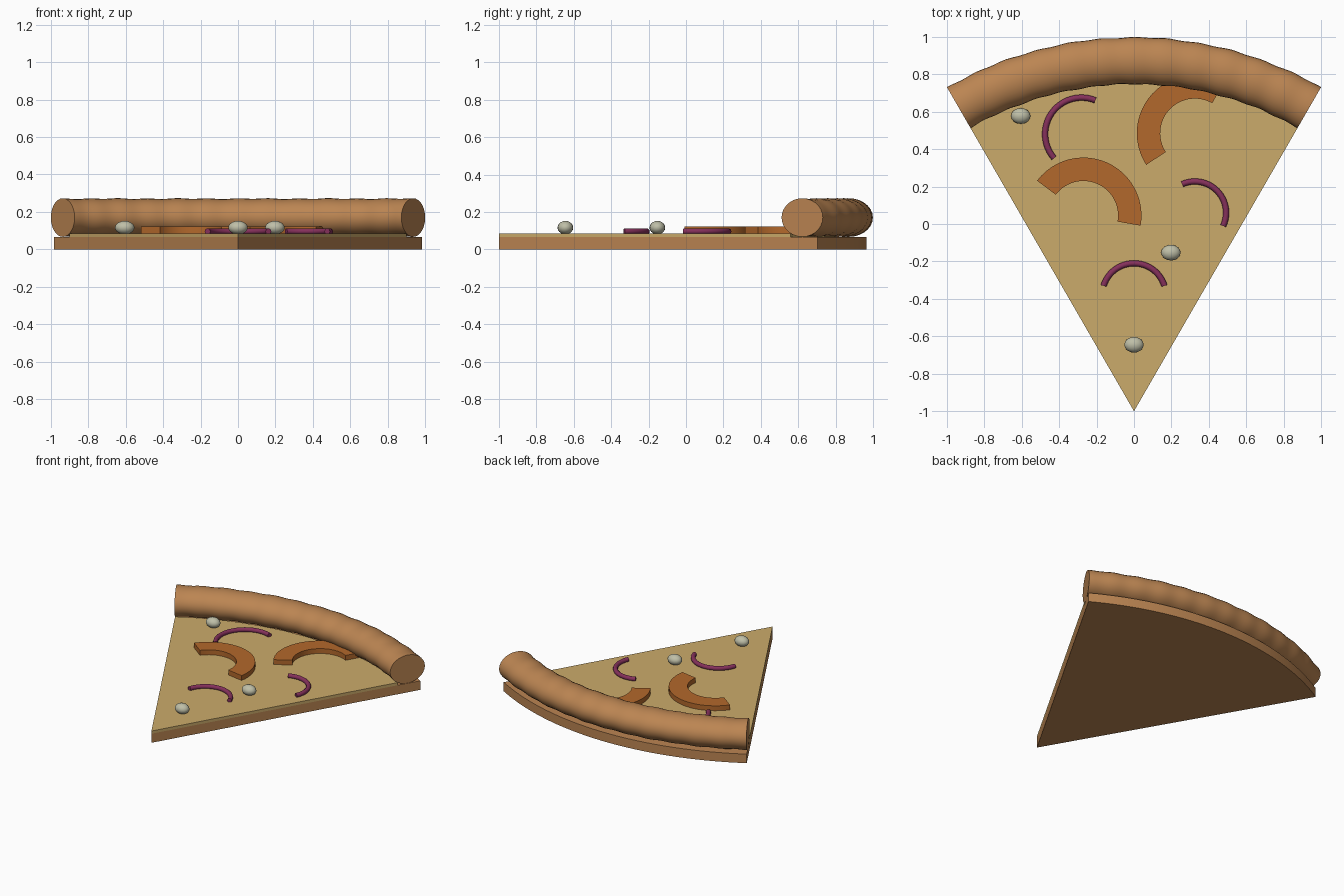
import bpy, bmesh, math
from math import sin, cos, radians, pi

if "Cube" in bpy.data.objects:
    bpy.data.objects.remove(bpy.data.objects["Cube"])

TIP_Y = -1.0          # the wedge fans out from its tip
HALF = radians(30)    # half of the slice angle


def material(name, rgb):
    m = bpy.data.materials.new(name)
    m.diffuse_color = (*rgb, 1)
    m.use_nodes = True
    m.node_tree.nodes["Principled BSDF"].inputs["Base Color"].default_value = m.diffuse_color
    return m


CRUST = material("baked_crust", (0.50, 0.235, 0.085))
CHEESE = material("cheese", (0.60, 0.41, 0.145))
PEPPER = material("orange_pepper", (0.45, 0.14, 0.025))
ONION = material("red_onion", (0.235, 0.03, 0.105))
MUSHROOM = material("pale_olive", (0.52, 0.52, 0.39))


def finish(name, bm, mat, smooth=True):
    bmesh.ops.recalc_face_normals(bm, faces=bm.faces)
    me = bpy.data.meshes.new(name)
    bm.to_mesh(me)
    bm.free()
    me.materials.append(mat)
    ob = bpy.data.objects.new(name, me)
    bpy.context.collection.objects.link(ob)
    if smooth:
        bpy.ops.object.select_all(action='DESELECT')
        ob.select_set(True)
        bpy.context.view_layer.objects.active = ob
        bpy.ops.object.shade_smooth_by_angle(angle=radians(40))
    return ob


def slab(name, outline, z0, z1, mat):
    """Extrude a flat outline from z0 up to z1."""
    bm = bmesh.new()
    face = bm.faces.new([bm.verts.new((x, y, z0)) for x, y in outline])
    top = bmesh.ops.extrude_face_region(bm, geom=[face])["geom"]
    for v in top:
        if isinstance(v, bmesh.types.BMVert):
            v.co.z = z1
    return finish(name, bm, mat)


def arc(cx, cy, r, a0, a1, n):
    return [(cx + r * cos(a0 + (a1 - a0) * i / n),
             cy + r * sin(a0 + (a1 - a0) * i / n)) for i in range(n + 1)]


def arc_tube(name, cx, cy, cz, r, a0, a1, rw, rh, mat, n, sides, wobble=lambda t: 1.0):
    """Sweep an ellipse along a level arc and cap both ends."""
    bm = bmesh.new()
    rings = []
    for i in range(n + 1):
        t = i / n
        a, s = a0 + (a1 - a0) * t, wobble(t)
        ring = []
        for j in range(sides):
            b = 2 * pi * j / sides
            rr = r + rw * s * cos(b)
            ring.append(bm.verts.new((cx + rr * cos(a), cy + rr * sin(a), cz + rh * s * sin(b))))
        rings.append(ring)
    for p, q in zip(rings, rings[1:]):
        for j in range(sides):
            k = (j + 1) % sides
            bm.faces.new((p[j], p[k], q[k], q[j]))
    bm.faces.new(rings[0])
    bm.faces.new(rings[-1])
    return finish(name, bm, mat)


# Dough base and cheese layer
A0, A1 = pi / 2 - HALF, pi / 2 + HALF
slab("dough_base", [(0, TIP_Y)] + arc(0, TIP_Y, 1.965, A0, A1, 32), 0, 0.066, CRUST)
slab("cheese_layer", [(0, TIP_Y)] + arc(0, TIP_Y, 1.80, A0, A1, 32), 0.066, 0.086, CHEESE)

# Puffy crust rim with gentle bumps
arc_tube("crust_rim", 0, TIP_Y, 0.17, 1.872, A0, A1, 0.125, 0.101, CRUST, 96, 28,
         lambda t: 1 + 0.018 * cos(2 * pi * 12 * t) + 0.008 * sin(2 * pi * 5 * t))

# Pepper strips: flat curved bands
for i, (x, y, a0, a1) in enumerate([(-0.27, 0.045, -10, 143), (0.325, 0.485, 60, 213)]):
    a0, a1 = radians(a0), radians(a1)
    slab(f"pepper_strip_{i + 1}",
         arc(x, y, 0.31, a0, a1, 24) + arc(x, y, 0.185, a1, a0, 24), 0.08, 0.122, PEPPER)

# Onion slivers: thin curved tubes
for i, (x, y, r, a0, a1) in enumerate([(-0.28, 0.48, 0.195, 68, 221),
                                       (0.325, 0.06, 0.167, -25, 114),
                                       (0, -0.38, 0.17, 17, 163)]):
    arc_tube(f"onion_sliver_{i + 1}", x, y, 0.096, r, radians(a0), radians(a1),
             0.016, 0.016, ONION, 24, 10)

# Small flattened round toppings
for i, (x, y) in enumerate([(-0.605, 0.577), (0.197, -0.153), (0, -0.645)]):
    bm = bmesh.new()
    bmesh.ops.create_uvsphere(bm, u_segments=16, v_segments=10, radius=1)
    bmesh.ops.scale(bm, vec=(0.052, 0.042, 0.036), verts=bm.verts)
    bmesh.ops.translate(bm, vec=(x, y, 0.116), verts=bm.verts)
    finish(f"round_topping_{i + 1}", bm, MUSHROOM)
